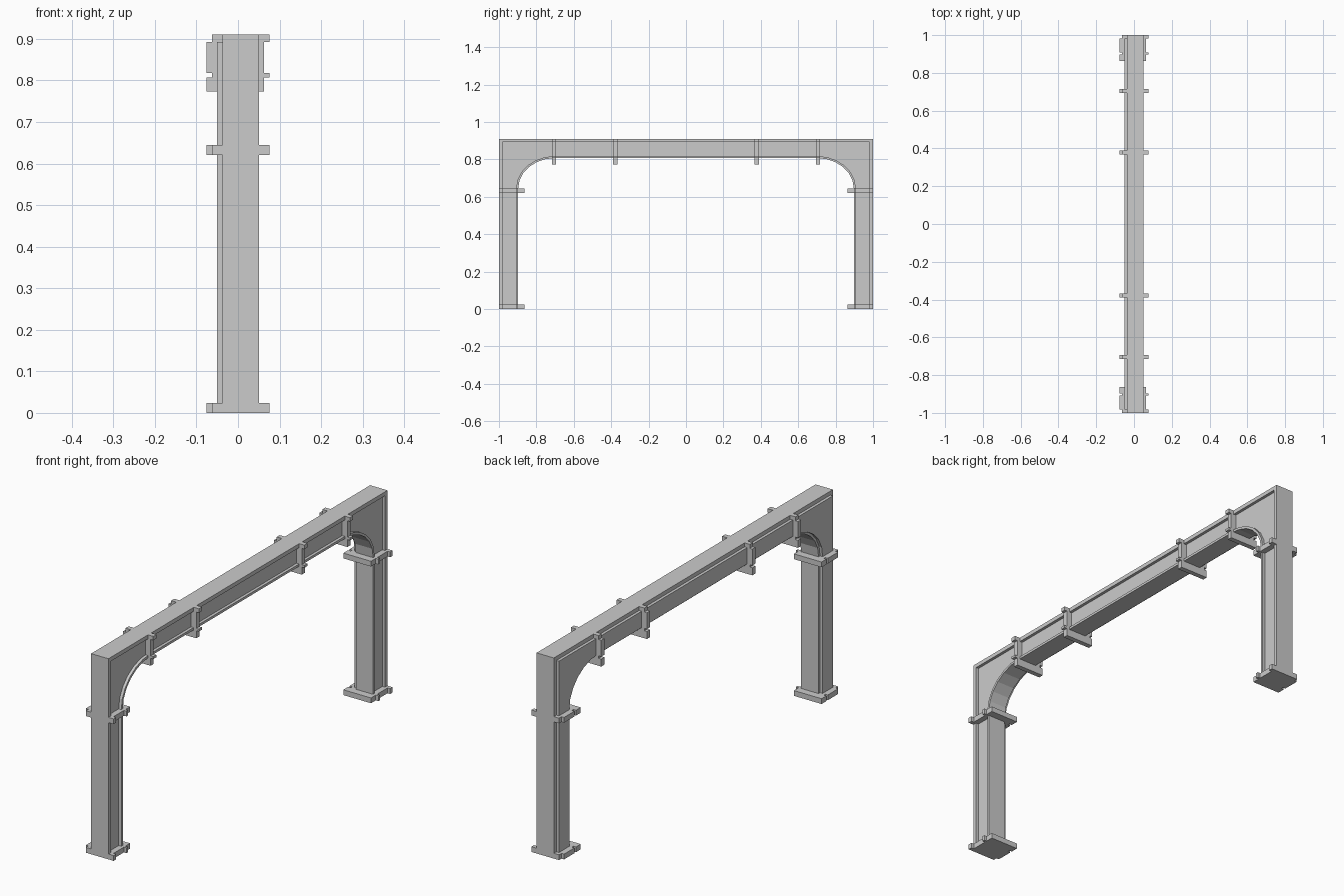
import bpy, bmesh, math

if "Cube" in bpy.data.objects:
    bpy.data.objects.remove(bpy.data.objects["Cube"])

H = 0.91                                # overall height
D1, D2, D3, D4 = 0.018, 0.092, 0.103, 0.137   # depths from outer edge: rim, panel, rim, overhang
RIM, LOW = 0.05, 0.037                  # +x: raised rim / sunk panel, -x: sunk rim / raised panel
BIG, SMALL = 0.076, 0.063               # same steps on the straps


def finish(name, bm):
    bmesh.ops.recalc_face_normals(bm, faces=bm.faces)
    me = bpy.data.meshes.new(name)
    bm.to_mesh(me)
    bm.free()
    ob = bpy.data.objects.new(name, me)
    bpy.context.collection.objects.link(ob)
    return ob


def outer_path(d):
    """Half of the outer outline, inset by d, matched point for point to inner_path."""
    half = []
    pts = inner_path(0)
    mid = len(pts) // 2
    for i, (y, z) in enumerate(pts):
        half.append((1 - d, z) if i < mid else (1 - d, H - d) if i == mid else (y, H - d))
    return half


def inner_path(d):
    """Half of the inner outline (leg, then rounded corner), pushed outward by d."""
    cy, cz = 0.70, 0.645
    a, b = 1 - D3 - cy + d, H - D3 - cz + d
    pts = [(cy + a, 0)]
    for i in range(7):
        t = math.radians(15 * i)
        pts.append((cy + a * math.cos(t), cz + b * math.sin(t)))
    return pts


def whole(half):
    return half + [(-y, z) for y, z in reversed(half)]


# Portal frame: cross-section swept around the arch
o0, o1 = whole(outer_path(0)), whole(outer_path(D1))
i1, i0 = whole(inner_path(D3 - D2)), whole(inner_path(0))
section = [(o0, RIM), (o1, RIM), (o1, LOW), (i1, LOW), (i1, RIM), (i0, RIM),
           (i0, -LOW), (i1, -LOW), (i1, -RIM), (o1, -RIM), (o1, -LOW), (o0, -LOW)]
bm = bmesh.new()
rails = [[bm.verts.new((x, y, z)) for y, z in path] for path, x in section]
for k in range(len(rails)):
    p, q = rails[k], rails[(k + 1) % len(rails)]
    for j in range(len(p) - 1):
        bm.faces.new((p[j], p[j + 1], q[j + 1], q[j]))
for end in (0, -1):
    bm.faces.new([r[end] for r in rails])
finish("portal_frame", bm)

# Strap profile (x, depth from outer edge), following the frame's steps
STRAP = [(BIG, 0), (BIG, D1), (SMALL, D1), (SMALL, D2), (BIG, D2), (BIG, D3), (SMALL, D3), (SMALL, D4),
         (-BIG, D4), (-BIG, D3), (-SMALL, D3), (-SMALL, D2), (-BIG, D2), (-BIG, D1), (-SMALL, D1), (-SMALL, 0)]


def strap(name, place, lo, hi):
    """Extrude the strap profile from lo to hi; place maps (x, depth, t) to a point."""
    bm = bmesh.new()
    a = [bm.verts.new(place(x, d, lo)) for x, d in STRAP]
    b = [bm.verts.new(place(x, d, hi)) for x, d in STRAP]
    bm.faces.new(a)
    bm.faces.new(b)
    n = len(a)
    for i in range(n):
        j = (i + 1) % n
        bm.faces.new((a[i], a[j], b[j], b[i]))
    finish(name, bm)


for s, side in ((-1, "front"), (1, "back")):
    # Leg bases and collars
    on_leg = lambda x, d, t: (x, s * (1 - d), t)
    strap(side + "_leg_base", on_leg, 0, 0.024)
    strap(side + "_leg_collar", on_leg, 0.62, 0.644)
    # Beam straps
    on_beam = lambda x, d, t: (x, t, H - d)
    for y, where in ((0.705, "outer"), (0.378, "inner")):
        strap(f"{side}_{where}_beam_strap", on_beam, s * y - 0.011, s * y + 0.011)
